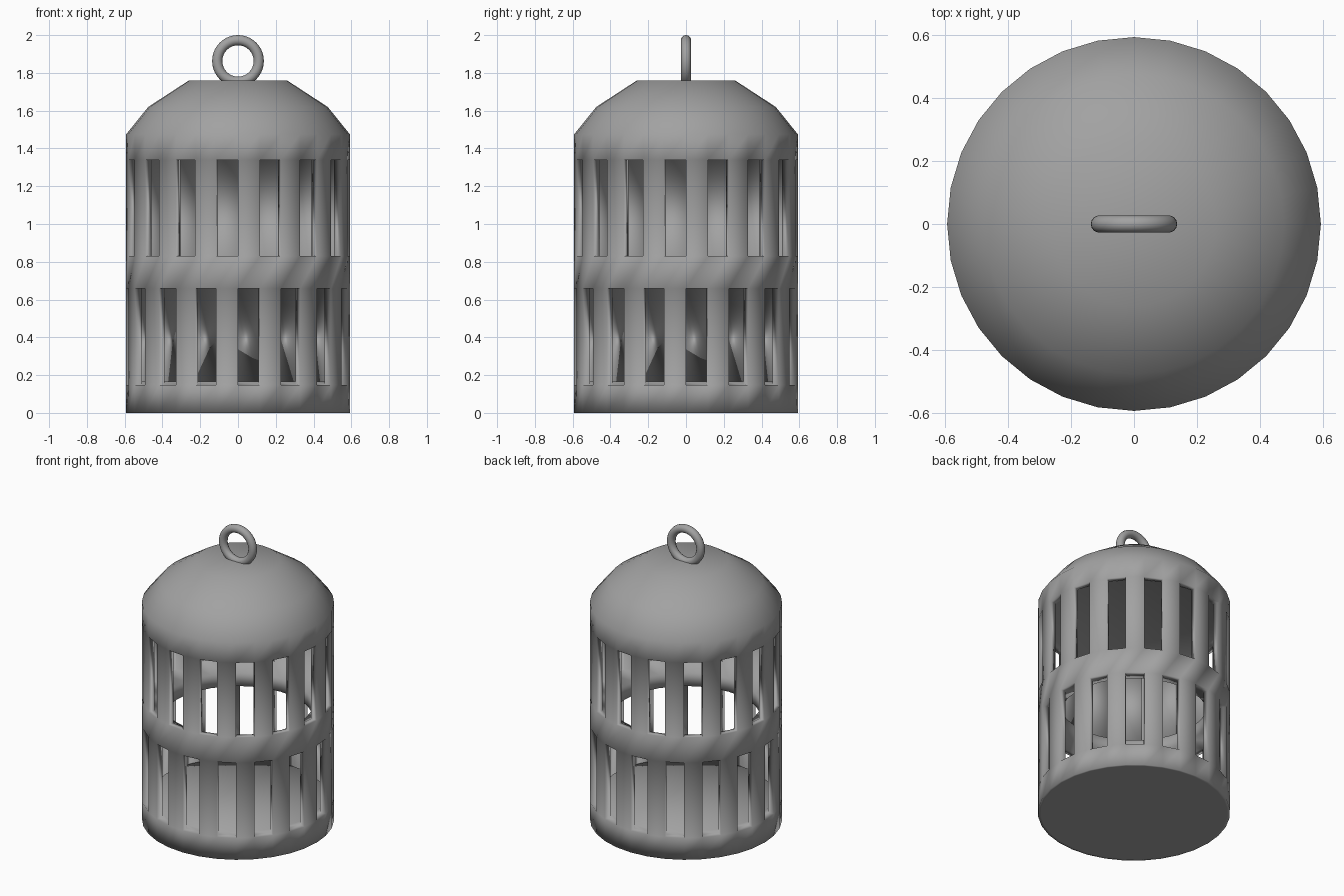
import bpy, bmesh, math

if "Cube" in bpy.data.objects:
    bpy.data.objects.remove(bpy.data.objects["Cube"])

SIDES = 32
# outer profile: radius, height (radius 0 = pole)
OUTER = [(0, 0), (0.575, 0), (0.592, 0), (0.592, 0.148), (0.592, 0.658), (0.592, 0.83),
         (0.592, 1.338), (0.592, 1.475), (0.475, 1.62), (0.26, 1.76), (0, 1.76)]
# inner profile: floor, wall, shelf behind the middle band, wall, ceiling
INNER = [(0, 0.165), (0.54, 0.165), (0.55, 0.148), (0.55, 0.658), (0.46, 0.69),
         (0.46, 0.78), (0.55, 0.83), (0.55, 1.338), (0.53, 1.35), (0, 1.35)]
# open rows: height of lower edge -> (outer row, inner row, parity of open panels)
SLOTS = [(3, 2, 0), (6 - 1, 6, 1)]


def smooth(obj):
    for p in obj.data.polygons:
        p.use_smooth = True
    obj.data.materials.append(grey)


def make_rings(bm, profile):
    rings = []
    for r, z in profile:
        if r == 0:
            rings.append([bm.verts.new((0, 0, z))] * SIDES)
        else:
            rings.append([bm.verts.new((r * math.cos(2 * math.pi * k / SIDES),
                                        r * math.sin(2 * math.pi * k / SIDES), z))
                          for k in range(SIDES)])
    return rings


def skin(bm, rings, openings):
    for row in range(len(rings) - 1):
        lo, hi = rings[row], rings[row + 1]
        for k in range(SIDES):
            if row in openings and k % 2 == openings[row]:
                continue
            n = (k + 1) % SIDES
            corners = [lo[k], lo[n], hi[n], hi[k]]
            bm.faces.new(list(dict.fromkeys(corners)))


grey = bpy.data.materials.new("dark_grey")
grey.diffuse_color = (0.36, 0.36, 0.36, 1)
grey.use_nodes = True
grey.node_tree.nodes["Principled BSDF"].inputs["Base Color"].default_value = grey.diffuse_color

# cage body: outer and inner lathed shells joined around the slots
bm = bmesh.new()
outer = make_rings(bm, OUTER)
inner = make_rings(bm, INNER)
skin(bm, outer, {o: p for o, i, p in SLOTS})
skin(bm, inner, {i: p for o, i, p in SLOTS})
for o, i, parity in SLOTS:
    for k in range(parity, SIDES, 2):
        n = (k + 1) % SIDES
        loop_o = [outer[o][k], outer[o][n], outer[o + 1][n], outer[o + 1][k]]
        loop_i = [inner[i][k], inner[i][n], inner[i + 1][n], inner[i + 1][k]]
        for a in range(4):
            b = (a + 1) % 4
            bm.faces.new((loop_o[a], loop_o[b], loop_i[b], loop_i[a]))
bmesh.ops.recalc_face_normals(bm, faces=bm.faces)
mesh = bpy.data.meshes.new("cage_body")
bm.to_mesh(mesh)
bm.free()
cage = bpy.data.objects.new("cage_body", mesh)
bpy.context.collection.objects.link(cage)
smooth(cage)

# hanging ring on top
bpy.ops.mesh.primitive_torus_add(major_segments=40, minor_segments=14,
                                 major_radius=0.11, minor_radius=0.027,
                                 location=(0, 0, 1.863),
                                 rotation=(math.pi / 2, 0, 0))
ring = bpy.context.object
ring.name = "hanging_ring"
smooth(ring)
